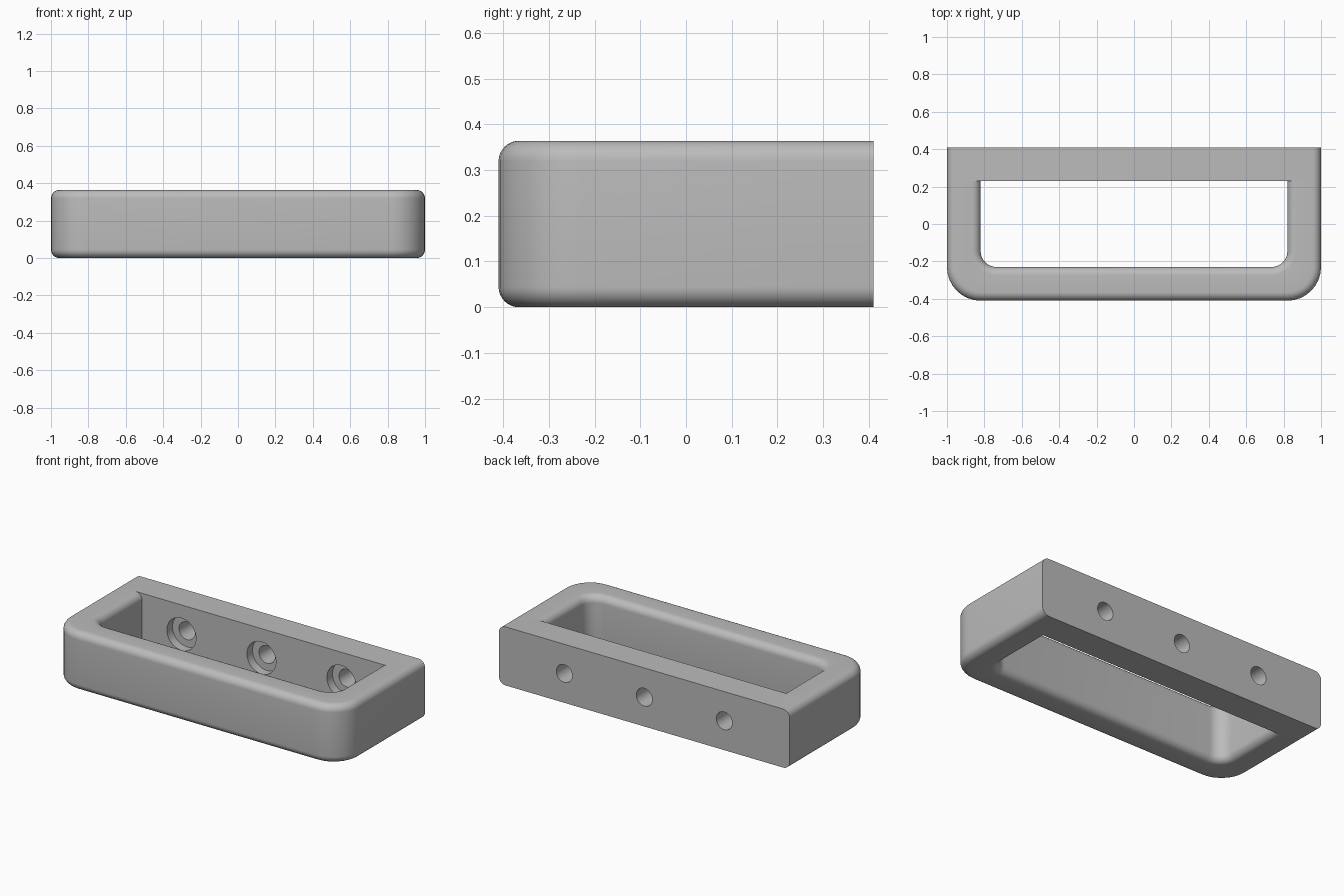
import bpy, bmesh
from math import sin, cos, pi, radians
from mathutils import Matrix

default = bpy.data.objects.get("Cube")
if default:
    bpy.data.objects.remove(default)

HEIGHT, HALF_DEPTH, WALL = 0.364, 0.41, 0.18
FILLET, SEG = 0.045, 8
BAR_FRONT = HALF_DEPTH - WALL

grey = bpy.data.materials.new("satin grey")
grey.use_nodes = True
colour = (0.5, 0.5, 0.5, 1)
grey.diffuse_color = colour
grey.node_tree.nodes["Principled BSDF"].inputs["Base Color"].default_value = colour


def make_object(name, bm):
    bmesh.ops.recalc_face_normals(bm, faces=bm.faces)
    mesh = bpy.data.meshes.new(name)
    bm.to_mesh(mesh)
    bm.free()
    mesh.materials.append(grey)
    obj = bpy.data.objects.new(name, mesh)
    bpy.context.collection.objects.link(obj)
    return obj


def smooth(obj):
    bpy.ops.object.select_all(action='DESELECT')
    obj.select_set(True)
    bpy.context.view_layer.objects.active = obj
    bpy.ops.object.shade_smooth_by_angle(angle=radians(30))


def arc(cx, cy, r, start):
    """Quarter circle, anticlockwise from the start angle."""
    angles = [start + pi / 2 * i / SEG for i in range(SEG + 1)]
    return [(cx + r * cos(a), cy + r * sin(a)) for a in angles]


def u_path(half_width, front, radius):
    """U outline in plan with two rounded front corners."""
    cx, cy = half_width - radius, front + radius
    return ([(-half_width, BAR_FRONT)] + arc(-cx, cy, radius, pi)
            + arc(cx, cy, radius, 1.5 * pi) + [(half_width, BAR_FRONT)])


def sweep(bm, loops, closed_section):
    """Skin a list of equally long point loops."""
    rows = [[bm.verts.new(p) for p in loop] for loop in loops]
    for i in range(len(rows) if closed_section else len(rows) - 1):
        a, b = rows[i], rows[(i + 1) % len(rows)]
        for j in range(len(a) - 1):
            bm.faces.new((a[j], a[j + 1], b[j + 1], b[j]))
    return rows


# Handle rail: rounded section running around the U
loops = []
low, high = FILLET, HEIGHT - FILLET
for z, start, outer in ((low, pi, True), (low, 1.5 * pi, False),
                        (high, 0, False), (high, pi / 2, True)):
    for dx, dz in arc(0, 0, FILLET, start):
        inset = FILLET - abs(dx)
        if outer:
            path = u_path(1 - inset, -HALF_DEPTH + inset, 0.18 - inset)
        else:
            path = u_path(1 - WALL + inset, -HALF_DEPTH + WALL - inset, 0.085 + inset)
        loops.append([(x, y, z + dz) for x, y in path])
bm = bmesh.new()
sweep(bm, loops, True)
smooth(make_object("handle_rail", bm))

# Mounting bar: rounded rectangle pushed straight back
section = []
for cx, cz, start in ((1, 1, 0), (-1, 1, pi / 2), (-1, -1, pi), (1, -1, 1.5 * pi)):
    section += arc(cx * (1 - FILLET), HEIGHT / 2 + cz * (HEIGHT / 2 - FILLET), FILLET, start)
bm = bmesh.new()
face = bm.faces.new([bm.verts.new((x, BAR_FRONT, z)) for x, z in section])
pushed = bmesh.ops.extrude_face_region(bm, geom=[face])["geom"]
bmesh.ops.translate(bm, verts=[v for v in pushed if isinstance(v, bmesh.types.BMVert)],
                    vec=(0, WALL, 0))
bar = make_object("mounting_bar", bm)


# Screw holes: wide recess on the inside, narrow bore through the back
def cut_holes(name, radius, y0, y1):
    bm = bmesh.new()
    for x in (-0.55, 0, 0.55):
        place = Matrix.Translation((x, (y0 + y1) / 2, HEIGHT / 2)) @ Matrix.Rotation(pi / 2, 4, 'X')
        bmesh.ops.create_cone(bm, cap_ends=True, segments=40, radius1=radius,
                              radius2=radius, depth=y1 - y0, matrix=place)
    cutter = make_object(name, bm)
    mod = bar.modifiers.new(name, 'BOOLEAN')
    mod.operation, mod.solver, mod.object = 'DIFFERENCE', 'EXACT', cutter
    bpy.context.view_layer.objects.active = bar
    bpy.ops.object.modifier_apply(modifier=name)
    bpy.data.objects.remove(cutter)


cut_holes("screw_recess", 0.1, BAR_FRONT - 0.05, BAR_FRONT + 0.055)
cut_holes("screw_bore", 0.055, BAR_FRONT - 0.1, HALF_DEPTH + 0.1)
smooth(bar)
